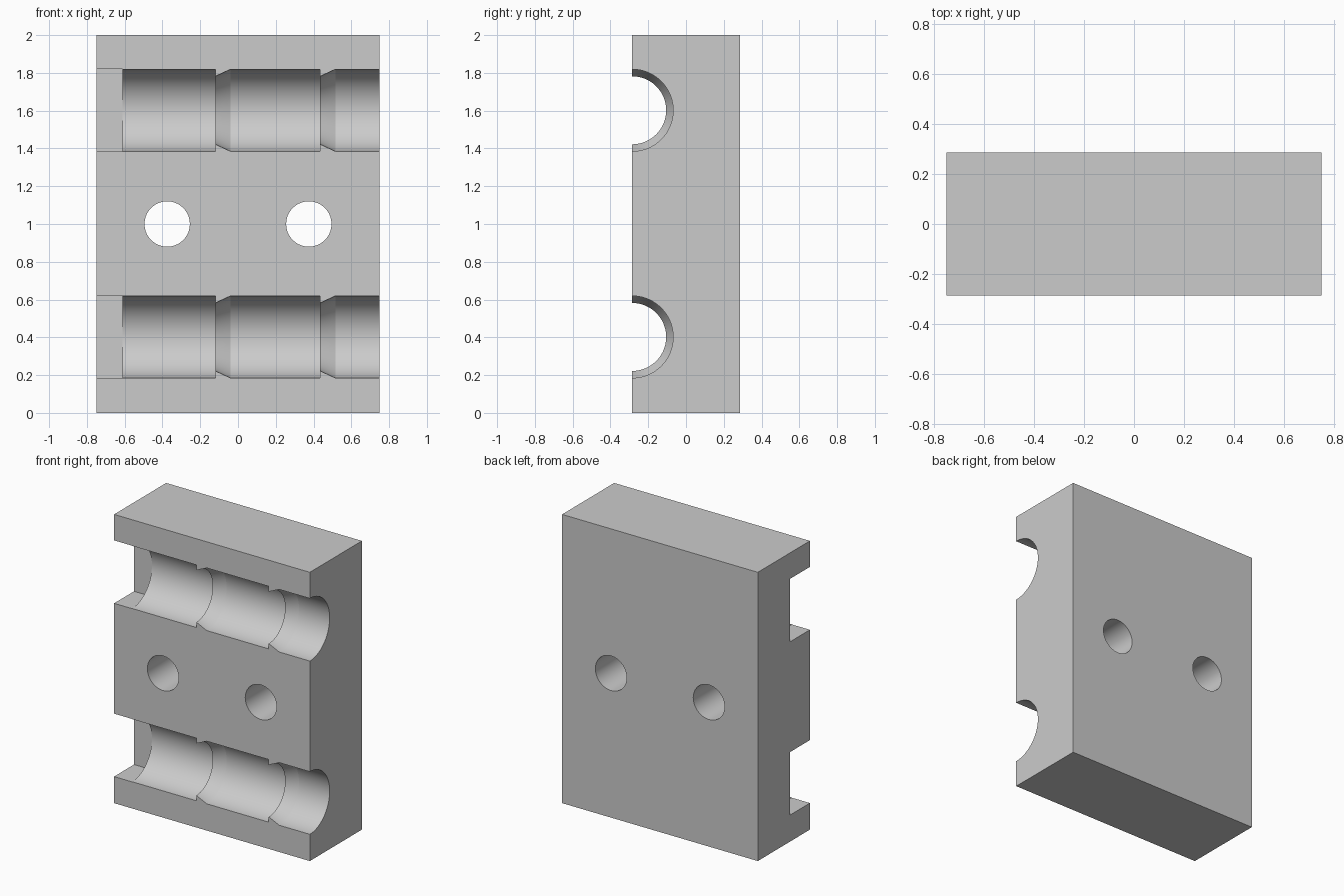
import bpy, bmesh, math
from mathutils import Matrix, Vector

if "Cube" in bpy.data.objects:
    bpy.data.objects.remove(bpy.data.objects["Cube"], do_unlink=True)

WIDTH, DEPTH, HEIGHT = 1.5, 0.57, 2.0
FRONT = -DEPTH / 2
RADIUS, NECK = 0.217, 0.18
SLOT_END = -0.612

grey = bpy.data.materials.new("plain_grey")
grey.use_nodes = True
colour = (0.6, 0.6, 0.6, 1)
grey.diffuse_color = colour
grey.node_tree.nodes["Principled BSDF"].inputs["Base Color"].default_value = colour


def make_object(name, bm):
    bmesh.ops.recalc_face_normals(bm, faces=bm.faces)
    mesh = bpy.data.meshes.new(name)
    bm.to_mesh(mesh)
    bm.free()
    mesh.materials.append(grey)
    obj = bpy.data.objects.new(name, mesh)
    bpy.context.collection.objects.link(obj)
    return obj


def box(name, size, centre):
    bm = bmesh.new()
    bmesh.ops.create_cube(bm, size=1, matrix=Matrix.Translation(centre) @ Matrix.Diagonal((*size, 1)))
    return make_object(name, bm)


def lathe_x(name, profile, z, sides=96):
    """Closed solid turned about an x-parallel axis lying on the front face."""
    bm = bmesh.new()
    rings = []
    for x, r in profile:
        ring = []
        for i in range(sides):
            a = math.tau * (i + 0.5) / sides
            ring.append(bm.verts.new((x, FRONT + r * math.cos(a), z + r * math.sin(a))))
        rings.append(ring)
    for a, b in zip(rings, rings[1:]):
        for i in range(sides):
            j = (i + 1) % sides
            bm.faces.new((a[i], a[j], b[j], b[i]))
    bm.faces.new(rings[0])
    bm.faces.new(rings[-1])
    return make_object(name, bm)


def hole(name, x):
    bm = bmesh.new()
    place = Matrix.Translation(Vector((x, 0, HEIGHT / 2))) @ Matrix.Rotation(math.pi / 2, 4, "X")
    bmesh.ops.create_cone(bm, cap_ends=True, segments=64, radius1=0.12, radius2=0.12,
                          depth=DEPTH * 2, matrix=place)
    return make_object(name, bm)


# Groove outline: plain bore with two sharp steps that taper back out
groove = [(SLOT_END - 0.05, RADIUS)]
for step in (-0.12, 0.435):
    groove += [(step, RADIUS), (step, NECK), (step + 0.08, RADIUS)]
groove.append((WIDTH, RADIUS))

# Main block
block = box("clamp_block", (WIDTH, DEPTH, HEIGHT), (0, 0, HEIGHT / 2))

# Cutters: square end slots, stepped grooves and bolt holes
cutters = []
for label, z in (("lower", 0.402), ("upper", 1.602)):
    slot_width = 0.4
    slot = box(label + "_slot_cutter", (slot_width, RADIUS * 2 + 0.002, RADIUS * 2 + 0.002),
               (SLOT_END - slot_width / 2, FRONT, z))
    cutters += [slot, lathe_x(label + "_groove_cutter", groove, z)]
for label, x in (("right", -0.375), ("left", 0.375)):
    cutters.append(hole(label + "_bolt_hole_cutter", x))

for cutter in cutters:
    mod = block.modifiers.new(cutter.name, "BOOLEAN")
    mod.operation = "DIFFERENCE"
    mod.solver = "EXACT"
    mod.object = cutter
    cutter.hide_render = True

# Apply the cuts, then discard the cutters
bpy.ops.object.select_all(action="DESELECT")
block.select_set(True)
bpy.context.view_layer.objects.active = block
for mod in list(block.modifiers):
    bpy.ops.object.modifier_apply(modifier=mod.name)
for cutter in cutters:
    bpy.data.objects.remove(cutter, do_unlink=True)

# Smooth bores with crisp edges
bpy.ops.object.shade_smooth_by_angle(angle=math.radians(20))
